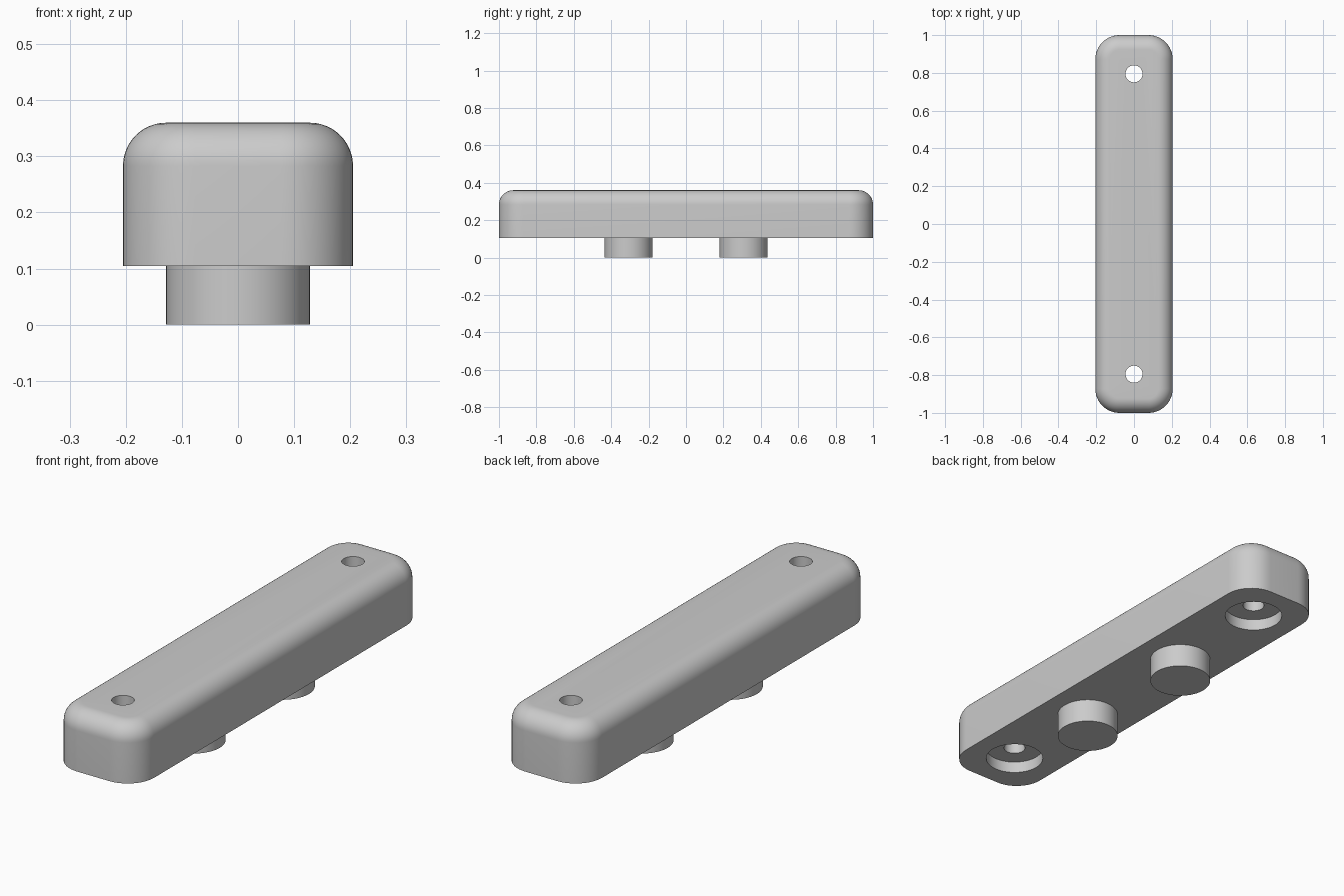
import bpy, bmesh
from math import sin, cos, pi, radians

if "Cube" in bpy.data.objects:
    bpy.data.objects.remove(bpy.data.objects["Cube"], do_unlink=True)

HALF_X, HALF_Y = 0.205, 1.0
BASE_Z, TOP_Z = 0.105, 0.36
CORNER, FILLET = 0.128, 0.077
STEPS = 12

grey = bpy.data.materials.new("plain grey")
grey.use_nodes = True
colour = (0.6, 0.6, 0.6, 1)
grey.diffuse_color = colour
grey.node_tree.nodes["Principled BSDF"].inputs["Base Color"].default_value = colour


def outline(inset):
    """Rounded rectangle in plan, shrunk by inset."""
    r = CORNER - inset
    pts = []
    for k, (sx, sy) in enumerate([(1, 1), (-1, 1), (-1, -1), (1, -1)]):
        for i in range(STEPS + 1):
            a = (k + i / STEPS) * pi / 2
            pts.append((sx * (HALF_X - CORNER) + r * cos(a),
                        sy * (HALF_Y - CORNER) + r * sin(a)))
    return pts


def smooth(obj):
    bpy.ops.object.select_all(action="DESELECT")
    obj.select_set(True)
    bpy.context.view_layer.objects.active = obj
    bpy.ops.object.shade_smooth_by_angle(angle=radians(30))


def cylinder(name, radius, y, z0, z1):
    bpy.ops.mesh.primitive_cylinder_add(vertices=64, radius=radius, depth=z1 - z0,
                                        location=(0, y, (z0 + z1) / 2))
    obj = bpy.context.object
    obj.name = name
    obj.data.materials.append(grey)
    return obj


# Handle bar: straight wall, then a rounded upper edge
levels = [(0, BASE_Z)]
for i in range(STEPS + 1):
    a = i / STEPS * pi / 2
    levels.append((FILLET * (1 - cos(a)), TOP_Z - FILLET * (1 - sin(a))))
bm = bmesh.new()
rings = [[bm.verts.new((x, y, z)) for x, y in outline(inset)] for inset, z in levels]
for low, high in zip(rings, rings[1:]):
    for i in range(len(low)):
        j = (i + 1) % len(low)
        bm.faces.new((low[i], low[j], high[j], high[i]))
bm.faces.new(rings[0][::-1])
bm.faces.new(rings[-1])
mesh = bpy.data.meshes.new("handle_bar")
bm.to_mesh(mesh)
bm.free()
bar = bpy.data.objects.new("handle_bar", mesh)
bpy.context.collection.objects.link(bar)
mesh.materials.append(grey)

# Screw holes with wide recesses underneath
cutters = []
for side, sign in (("front", -1), ("back", 1)):
    y = sign * 0.795
    cutters.append(cylinder(side + "_hole_cutter", 0.045, y, 0, 0.5))
    cutters.append(cylinder(side + "_recess_cutter", 0.121, y, 0, BASE_Z + 0.051))
for cutter in cutters:
    mod = bar.modifiers.new(cutter.name, "BOOLEAN")
    mod.operation = "DIFFERENCE"
    mod.solver = "EXACT"
    mod.object = cutter
    bpy.context.view_layer.objects.active = bar
    bpy.ops.object.modifier_apply(modifier=mod.name)
for cutter in cutters:
    bpy.data.objects.remove(cutter, do_unlink=True)
smooth(bar)

# Round pegs under the bar
for side, sign in (("front", -1), ("back", 1)):
    smooth(cylinder(side + "_peg", 0.128, sign * 0.308, 0, BASE_Z + 0.005))
